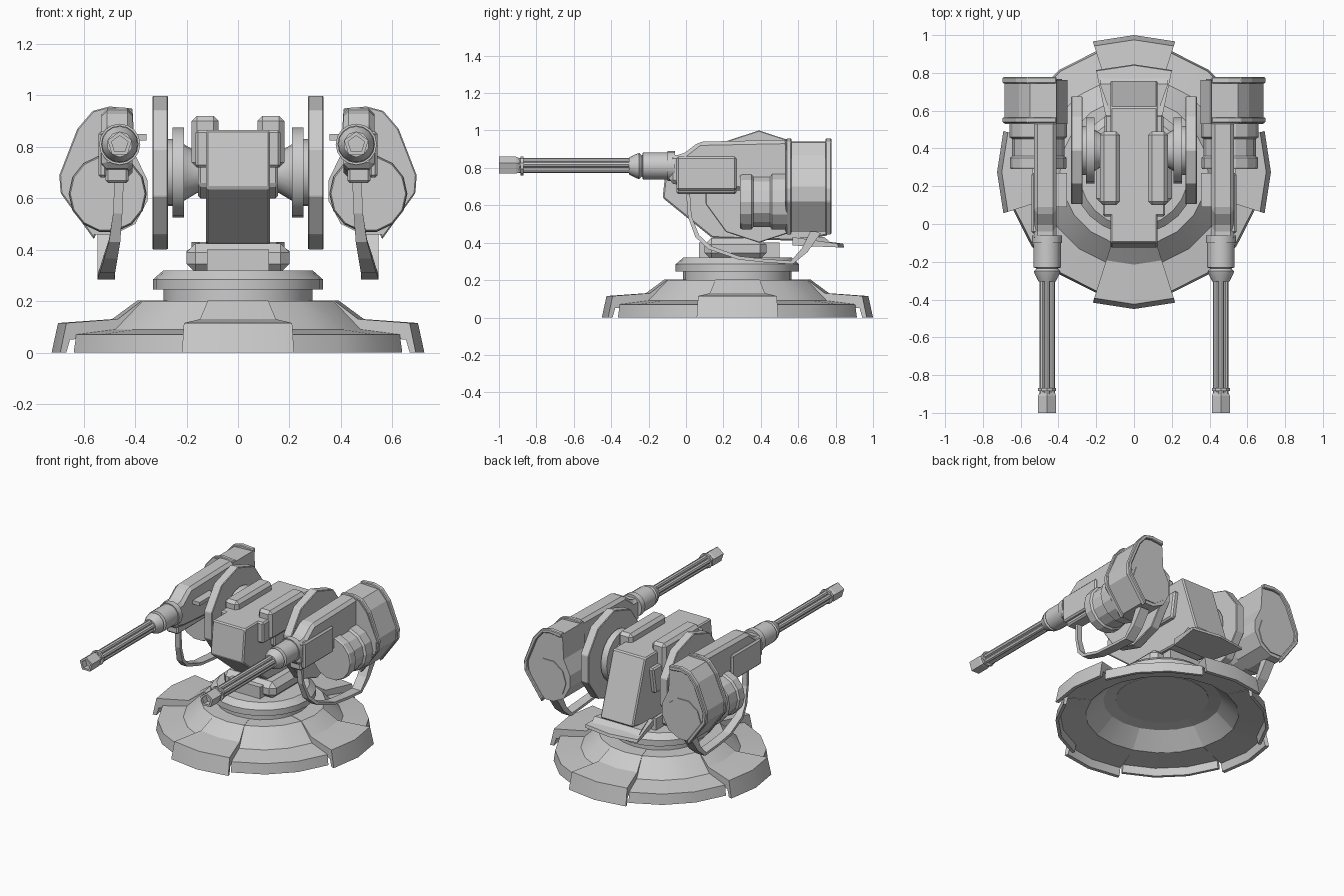
import bpy, bmesh
from math import sin, cos, pi, radians


def loft(name, rings, wrap=False, mirror=False, bevel=0, smooth=False):
    """Skin a list of closed rings; cap the ends unless wrapped."""
    bm = bmesh.new()
    vs = [[bm.verts.new(p) for p in r] for r in rings]
    n = len(vs[0])
    for i in range(len(vs) if wrap else len(vs) - 1):
        a, b = vs[i], vs[(i + 1) % len(vs)]
        for j in range(n):
            k = (j + 1) % n
            bm.faces.new((a[j], a[k], b[k], b[j]))
    if not wrap:
        bm.faces.new(vs[0])
        bm.faces.new(vs[-1][::-1])
    bmesh.ops.recalc_face_normals(bm, faces=bm.faces)
    me = bpy.data.meshes.new(name)
    bm.to_mesh(me)
    bm.free()
    ob = bpy.data.objects.new(name, me)
    bpy.context.collection.objects.link(ob)
    if bevel:
        m = ob.modifiers.new("bevel", 'BEVEL')
        m.width, m.segments, m.limit_method = bevel, 1, 'ANGLE'
    if mirror:
        ob.modifiers.new("mirror", 'MIRROR').use_axis = (True, False, False)
    if smooth:
        bpy.ops.object.select_all(action='DESELECT')
        bpy.context.view_layer.objects.active = ob
        ob.select_set(True)
        bpy.ops.object.shade_smooth_by_angle(angle=radians(25))
    return ob


def place(axis, h, u, v):
    return {'x': (h, u, v), 'y': (u, h, v), 'z': (u, v, h)}[axis]


def prism(name, axis, pts, a, b, **kw):
    return loft(name, [[place(axis, h, *p) for p in pts] for h in (a, b)], **kw)


def box(name, x, y, z, **kw):
    return prism(name, 'z', [(x[0], y[0]), (x[1], y[0]), (x[1], y[1]), (x[0], y[1])], *z, **kw)


def lathe(name, axis, c, prof, n, turn=0, **kw):
    """prof holds (radius, position along the axis)."""
    return loft(name, [[place(axis, h, c[0] + r * cos(turn + 2 * pi * i / n),
                              c[1] + r * sin(turn + 2 * pi * i / n)) for i in range(n)]
                       for r, h in prof], **kw)


CY = 0.275   # turntable centre in y


def sweep(name, prof, angles):
    return loft(name, [[(r * sin(radians(a)), CY - r * cos(radians(a)), z) for r, z in prof]
                       for a in angles], smooth=True)


# Base shell, hollow underneath: low sectors between four raised feet
under = [(0.48, 0.07), (0.37, 0.17), (0.28, 0.185)]
for i in range(4):
    sweep("base_sector", [(0.28, 0.2), (0.39, 0.2), (0.50, 0.09), (0.66, 0.07), (0.67, 0),
                          (0.65, 0), (0.64, 0.05)] + under, [i * 90 + d for d in (17.5, 36, 54, 72.5)])
    sweep("base_foot", [(0.28, 0.202), (0.392, 0.202), (0.49, 0.13), (0.70, 0.115), (0.725, 0),
                        (0.70, 0), (0.685, 0.05)] + under, [i * 90 + d for d in (-17.5, 0, 17.5)])

# Turntable and pedestal
lathe("turntable", 'z', (0, CY), [(0.29, 0.18), (0.29, 0.245), (0.33, 0.245), (0.33, 0.285),
                                  (0.29, 0.32)], 24, smooth=True)
box("pedestal", (-0.2, 0.2), (0.1, 0.43), (0.31, 0.425), bevel=0.035)
box("pedestal_core", (-0.12, 0.12), (0.07, 0.5), (0.31, 0.4))

# Central body, back skirt, top rails, cheeks
prism("body", 'x', [(-0.10, 0.865), (-0.125, 0.64), (0.14, 0.425), (0.6, 0.41), (0.76, 0.44),
                    (0.62, 0.865)], -0.125, 0.125, bevel=0.008)
loft("back_skirt", [[(-0.15, 0.57, z), (0.15, 0.57, z), (0.2, y - 0.03, w), (0, y, w), (-0.2, y - 0.03, w)]
                    for z, w, y in ((0.385, 0.375, 0.845), (0.43, 0.395, 0.84))])
loft("back_guard", [[(-0.13, 0.6, z), (0.13, 0.6, z), (0.18, y, z), (-0.18, y, z)]
                    for z, y in ((0.385, 0.79), (0.43, 0.74))])
box("top_rail", (0.075, 0.18), (0.1, 0.49), (0.72, 0.92), mirror=True, bevel=0.02)
box("rail_nose", (0.09, 0.165), (0.04, 0.12), (0.72, 0.865), mirror=True, bevel=0.01)
prism("cheek", 'x', [(0.18, 0.78), (0.18, 0.65), (0.25, 0.6), (0.55, 0.6), (0.58, 0.78)],
      0.1, 0.155, mirror=True, bevel=0.01)

# Trunnion hubs and big ten-sided side discs
PIV = (0.39, 0.70)
lathe("hub", 'x', PIV, [(0.075, 0.12), (0.08, 0.16), (0.11, 0.21), (0.175, 0.21), (0.175, 0.255),
                        (0.13, 0.255), (0.13, 0.28)], 20, mirror=True, smooth=True)
lathe("side_disc", 'x', PIV, [(0.3, 0.272), (0.3, 0.333)], 10, pi / 2, mirror=True, bevel=0.004)

# Gun receiver with side box, ledge and lower bracket
prism("receiver", 'x', [(-0.09, 0.72), (-0.09, 0.87), (-0.02, 0.87), (0.07, 0.94), (0.55, 0.95),
                        (0.55, 0.66), (0.0, 0.70)], 0.41, 0.53, mirror=True, bevel=0.02)
box("receiver_bracket", (0.425, 0.515), (-0.05, 0.27), (0.66, 0.74), mirror=True, bevel=0.01)
box("side_box", (0.51, 0.543), (-0.05, 0.27), (0.68, 0.86), mirror=True, bevel=0.01)
box("side_ledge", (0.355, 0.42), (0.09, 0.27), (0.825, 0.85), mirror=True)

# Barrel sleeve, five-barrel bundle and muzzle
G = (0.46, 0.81)
lathe("barrel_sleeve", 'y', G, [(0.08, -0.06), (0.08, -0.1), (0.073, -0.1), (0.073, -0.23),
                                (0.055, -0.235), (0.07, -0.25), (0.065, -0.265), (0.045, -0.305)],
      16, mirror=True, smooth=True)
for i in range(5):
    a = pi / 2 + i * 2 * pi / 5
    lathe("barrel", 'y', (G[0] + 0.026 * cos(a), G[1] + 0.026 * sin(a)),
          [(0.016, -0.28), (0.016, -0.93)], 8, mirror=True)
lathe("muzzle_ring", 'y', G, [(0.05, -0.868), (0.05, -0.885)], 10, pi / 2, mirror=True)
lathe("muzzle", 'y', G, [(0.042, -0.89), (0.05, -0.91), (0.05, -1.0), (0.034, -1.0), (0.034, -0.96)],
      5, pi / 2, mirror=True)

# Rear housing, its rims, and the ammunition drum
shell = [(0.41, 0.94), (0.55, 0.935), (0.61, 0.87), (0.685, 0.70), (0.68, 0.62), (0.565, 0.46),
         (0.48, 0.46), (0.40, 0.50), (0.352, 0.59), (0.352, 0.67), (0.40, 0.77)]
prism("rear_housing", 'y', shell, 0.53, 0.762, mirror=True)
outer = [(0.41, 0.95), (0.50, 0.957), (0.565, 0.94), (0.625, 0.87), (0.695, 0.69), (0.69, 0.62),
         (0.56, 0.44)]
inner = [(0.41, 0.92), (0.50, 0.93), (0.55, 0.92), (0.60, 0.86), (0.67, 0.69), (0.665, 0.63),
         (0.55, 0.47)]
for y0, y1 in ((0.535, 0.565), (0.745, 0.778)):
    loft("housing_rim", [[(p[0], y, p[1]) for p, y in ((o, y0), (o, y1), (q, y1), (q, y0))]
                         for o, q in zip(outer, inner)], mirror=True, bevel=0.005)
lathe("ammo_drum", 'y', (0.507, 0.618), [(0.145, 0.29), (0.15, 0.30), (0.15, 0.35), (0.138, 0.36),
                                         (0.138, 0.45), (0.152, 0.46), (0.152, 0.54)], 14, mirror=True)
lathe("drum_end", 'y', (0.515, 0.61), [(0.135, 0.75), (0.135, 0.768)], 10, mirror=True)

# Hanging feed belt: (x, y, z, half width, offset to inner edge in y and z)
path = [(0.462, 0.00, 0.68, 0.018, 0.02, 0), (0.468, 0.01, 0.54, 0.018, 0.02, 0),
        (0.480, 0.05, 0.43, 0.022, 0.02, 0.01), (0.495, 0.12, 0.365, 0.026, 0.012, 0.018),
        (0.508, 0.28, 0.31, 0.03, 0.004, 0.018), (0.512, 0.42, 0.295, 0.032, 0, 0.018),
        (0.512, 0.57, 0.285, 0.034, -0.01, 0.018), (0.512, 0.65, 0.35, 0.034, -0.03, 0.02),
        (0.512, 0.72, 0.45, 0.034, -0.05, 0.02)]
loft("feed_belt", [[(x - w, y, z), (x + w, y, z), (x + w, y + dy, z + dz), (x - w, y + dy, z + dz)]
                   for x, y, z, w, dy, dz in path], mirror=True)
